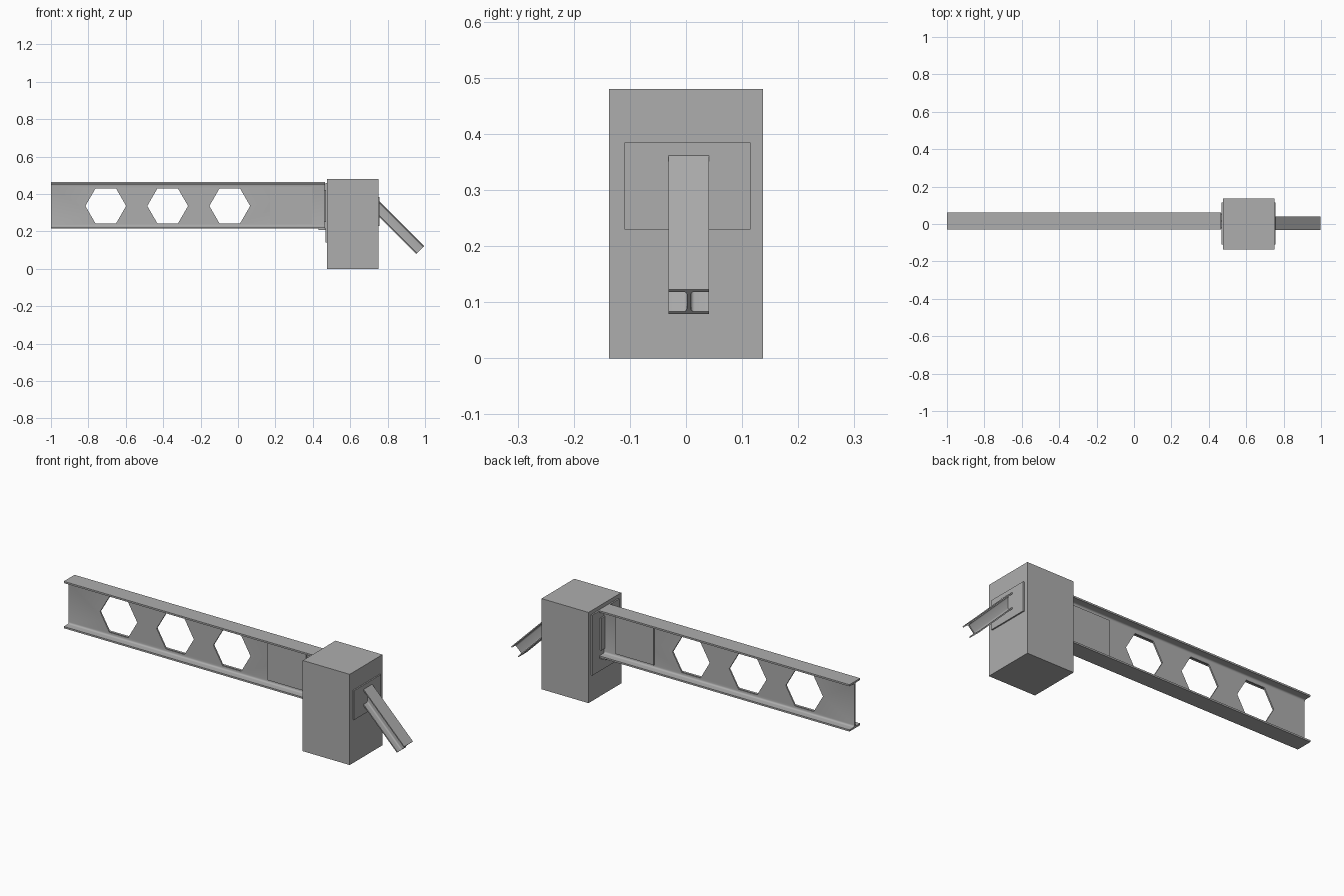
import bpy, bmesh, math
from mathutils import Matrix, Vector

cube = bpy.data.objects.get("Cube")
if cube:
    bpy.data.objects.remove(cube, do_unlink=True)

steel = bpy.data.materials.new("steel_grey")
steel.use_nodes = True
GREY = (0.42, 0.42, 0.42, 1)
steel.diffuse_color = GREY
steel.node_tree.nodes["Principled BSDF"].inputs["Base Color"].default_value = GREY


def make_object(name, bm):
    bmesh.ops.recalc_face_normals(bm, faces=bm.faces)
    mesh = bpy.data.meshes.new(name)
    bm.to_mesh(mesh)
    bm.free()
    mesh.materials.append(steel)
    obj = bpy.data.objects.new(name, mesh)
    bpy.context.scene.collection.objects.link(obj)
    return obj


def box(name, x, y, z):
    """Block between the given (low, high) ranges."""
    bm = bmesh.new()
    bmesh.ops.create_cube(bm, size=1)
    for v in bm.verts:
        v.co = [lo + (c + 0.5) * (hi - lo) for c, (lo, hi) in zip(v.co, (x, y, z))]
    return make_object(name, bm)


def i_beam(name, length, width, depth, flange, web, fillet):
    """Rolled I-section along +x, centred on the x axis."""
    w, d = width / 2, depth / 2
    quarter = [(w, d), (w, d - flange)]
    for i in range(5):
        a = math.pi / 2 * i / 4
        quarter.append((web / 2 + fillet * (1 - math.sin(a)),
                        d - flange - fillet * (1 - math.cos(a))))
    right = quarter + [(y, -z) for y, z in reversed(quarter)]
    outline = right + [(-y, z) for y, z in reversed(right)]
    bm = bmesh.new()
    face = bm.faces.new([bm.verts.new((0, y, z)) for y, z in outline])
    ext = bmesh.ops.extrude_face_region(bm, geom=[face])
    moved = [g for g in ext["geom"] if isinstance(g, bmesh.types.BMVert)]
    bmesh.ops.translate(bm, verts=moved, vec=(length, 0, 0))
    return make_object(name, bm)


# Main beam
BEAM_Y, BEAM_Z = 0.016, 0.339
beam = i_beam("main_beam", 1.465, 0.09, 0.248, 0.009, 0.008, 0.009)
beam.data.transform(Matrix.Translation((-1, BEAM_Y, BEAM_Z)))

# Hexagonal web openings
bm = bmesh.new()
for x in (-0.707, -0.376, -0.044):
    place = (Matrix.Translation((x, BEAM_Y, 0.336))
             @ Matrix.Rotation(math.pi / 2, 4, 'X')
             @ Matrix.Rotation(math.pi / 6, 4, 'Z'))
    ring = bmesh.ops.create_cone(bm, cap_ends=True, segments=6, radius1=0.109,
                                 radius2=0.109, depth=0.06, matrix=place)
    # Put a corner on the beam axis whichever way the circle starts
    if max(v.co.x for v in ring["verts"]) - x < 0.1:
        bmesh.ops.rotate(bm, verts=ring["verts"], cent=(x, BEAM_Y, 0.336),
                         matrix=Matrix.Rotation(math.pi / 6, 3, 'Y'))
cutter = make_object("opening_cutter", bm)
cutter.hide_render = True
cut = beam.modifiers.new("openings", 'BOOLEAN')
cut.operation = 'DIFFERENCE'
cut.solver = 'EXACT'
cut.object = cutter
bpy.context.view_layer.objects.active = beam
beam.select_set(True)
bpy.ops.object.modifier_apply(modifier=cut.name)
bpy.data.objects.remove(cutter, do_unlink=True)

# Web doubler plates and clip angles on both sides of the web
for side, tag in ((-1, "front"), (1, "back")):
    def span(near, far):
        return sorted((BEAM_Y + side * near, BEAM_Y + side * far))
    box("web_plate_" + tag, (0.17, 0.395), span(0.003, 0.011), (0.24, 0.438))
    box("clip_angle_" + tag, (0.459, 0.469), span(0.003, 0.035), (0.25, 0.42))

# Column block and its connection plates
box("column", (0.475, 0.75), (-0.137, 0.137), (0, 0.48))
box("end_plate", (0.467, 0.476), (-0.11, 0.115), (0.14, 0.46))
box("seat_plate", (0.43, 0.47), (-0.025, 0.055), (0.207, 0.216))
box("brace_plate", (0.749, 0.757), (-0.11, 0.115), (0.23, 0.385))

# Sloping brace, its upper end sunk into the column
brace = i_beam("brace", 0.35, 0.072, 0.062, 0.006, 0.007, 0.007)
slope = Matrix.Rotation(math.pi / 4, 4, 'Y')
end = Vector((0.974, 0.005, 0.101))
start = end - slope @ Vector((0.35, 0, 0))
brace.data.transform(Matrix.Translation(start) @ slope)

# Smooth only the rolled fillets
for obj in (beam, brace):
    bpy.ops.object.select_all(action='DESELECT')
    obj.select_set(True)
    bpy.context.view_layer.objects.active = obj
    bpy.ops.object.shade_smooth_by_angle(angle=math.radians(30))
